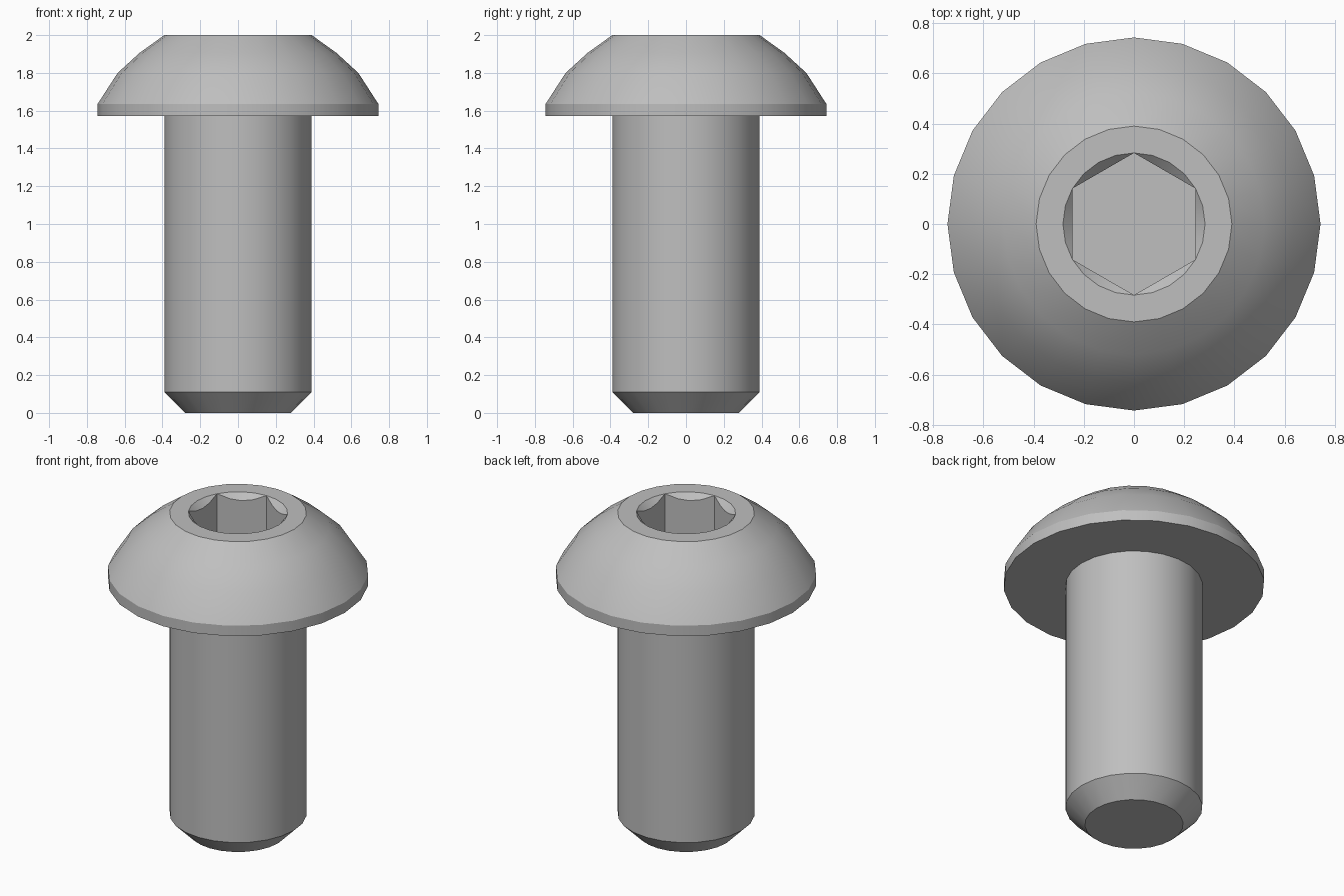
import bpy, bmesh
from math import cos, pi, radians, tau

cube = bpy.data.objects.get("Cube")
if cube:
    bpy.data.objects.remove(cube, do_unlink=True)

SIDES = 24
HEX_CORNER = 0.283
TOP = 2.0

steel = bpy.data.materials.new("grey_steel")
colour = (0.52, 0.52, 0.52, 1)
steel.diffuse_color = colour
steel.use_nodes = True
steel.node_tree.nodes["Principled BSDF"].inputs["Base Color"].default_value = colour


def hex_radius(angle):
    """Distance from the axis to the hexagon wall, corners on the y axis."""
    offset = (angle + pi / 6) % (pi / 3) - pi / 6
    return HEX_CORNER * cos(pi / 6) / cos(offset)


def ring(bm, radius, height):
    """Ring of vertices; radius and height are functions of the angle."""
    verts = []
    for i in range(SIDES):
        a = tau * i / SIDES
        r = radius(a)
        verts.append(bm.verts.new((r * cos(a), r * cos(a - pi / 2), height(r))))
    return verts


def loft(name, rings, cap_start=False, cap_end=False):
    bm = bmesh.new()
    loops = [ring(bm, r, h) for r, h in rings]
    for low, high in zip(loops, loops[1:]):
        for i in range(SIDES):
            j = (i + 1) % SIDES
            bm.faces.new((low[i], low[j], high[j], high[i]))
    if cap_start:
        bm.faces.new(loops[0][::-1])
    if cap_end:
        bm.faces.new(loops[-1])
    # Socket corners touch the rim, so coincident points are welded
    bmesh.ops.remove_doubles(bm, verts=bm.verts, dist=0.0005)
    mesh = bpy.data.meshes.new(name)
    bm.to_mesh(mesh)
    bm.free()
    mesh.materials.append(steel)
    obj = bpy.data.objects.new(name, mesh)
    bpy.context.collection.objects.link(obj)
    bpy.ops.object.select_all(action="DESELECT")
    obj.select_set(True)
    bpy.context.view_layer.objects.active = obj
    bpy.ops.object.shade_smooth_by_angle(angle=radians(25))
    return obj


def circle(r, z):
    return (lambda a: r, lambda _: z)


# Shaft with a chamfered tip
loft("shaft", [circle(0.28, 0), circle(0.39, 0.11), circle(0.39, 1.571)],
     cap_start=True)

# Domed head, countersunk rim and hexagonal socket
# Hexagonal walls cut the 45 degree countersink in scalloped arcs
loft("head", [
    circle(0.39, 1.571),
    circle(0.743, 1.571),
    circle(0.743, 1.636),
    circle(0.637, 1.8),
    circle(0.52, 1.907),
    circle(0.39, TOP),
    circle(HEX_CORNER, TOP),
    (hex_radius, lambda r: TOP - (HEX_CORNER - r)),
    (hex_radius, lambda r: TOP - 0.255),
], cap_end=True)
